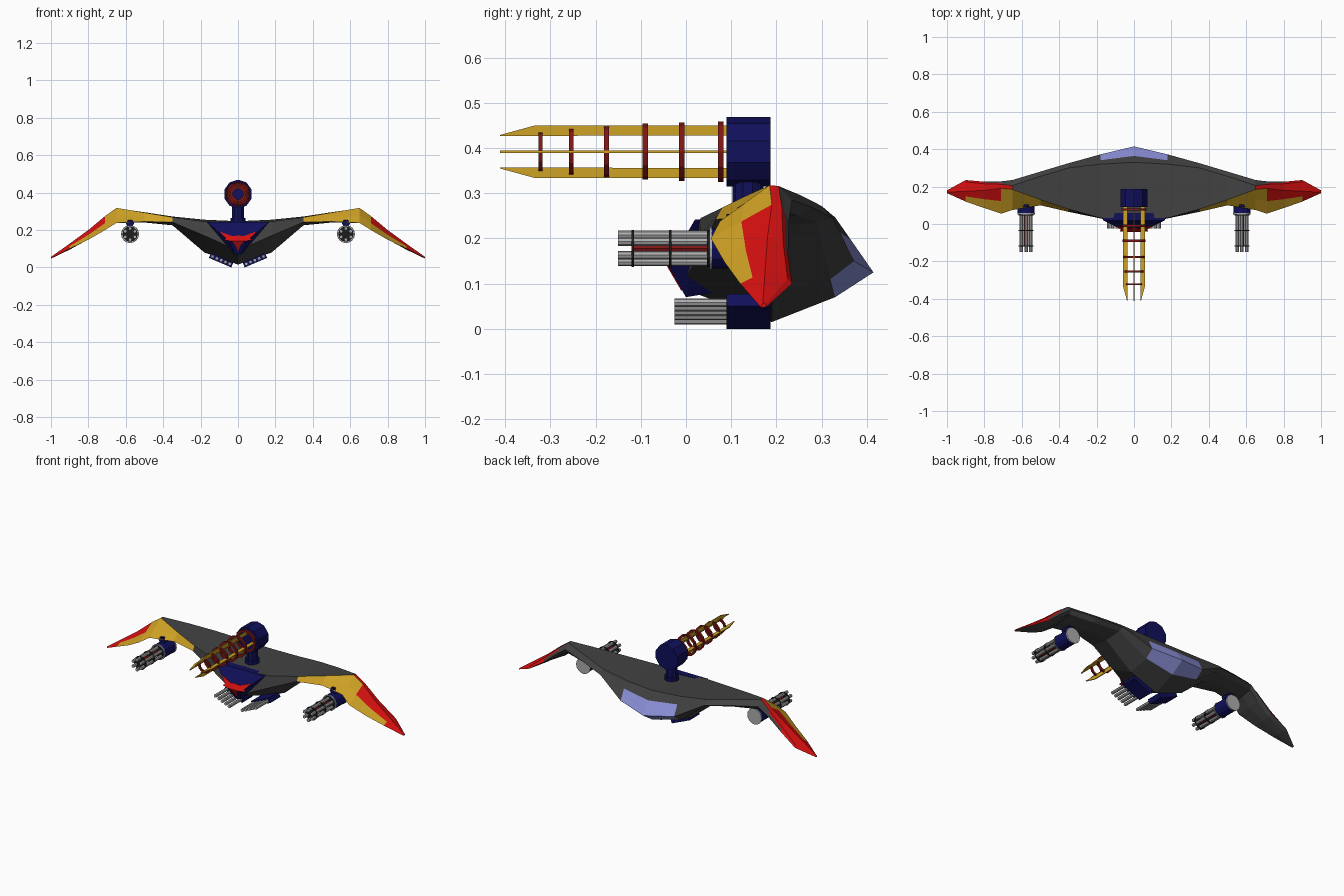
import bpy, bmesh, math
from mathutils import Matrix, Vector

if "Cube" in bpy.data.objects:
    bpy.data.objects.remove(bpy.data.objects["Cube"])

def material(name, rgb):
    m = bpy.data.materials.new(name)
    m.diffuse_color = (*rgb, 1)
    m.use_nodes = True
    m.node_tree.nodes["Principled BSDF"].inputs["Base Color"].default_value = m.diffuse_color
    return m

GREY = material("dark grey", (0.055, 0.055, 0.055))
GOLD = material("gold", (0.62, 0.36, 0.018))
RED = material("red", (0.68, 0.005, 0.005))
NAVY = material("navy", (0.005, 0.005, 0.105))
LAV = material("lavender glass", (0.27, 0.29, 0.72))
STEEL = material("steel", (0.42, 0.42, 0.42))
MAROON = material("dark red", (0.22, 0.008, 0.008))
BLACK = material("black", (0.012, 0.012, 0.012))

def finish(name, bm, mats):
    bmesh.ops.recalc_face_normals(bm, faces=bm.faces)
    me = bpy.data.meshes.new(name)
    bm.to_mesh(me)
    bm.free()
    for m in mats:
        me.materials.append(m)
    ob = bpy.data.objects.new(name, me)
    bpy.context.collection.objects.link(ob)
    return ob

def tube(name, mat, x, z, y0, y1, r, sides=12, inner=0.0, turn=0.0):
    """Cylinder, or ring when inner > 0, lying along y."""
    bm = bmesh.new()
    loops = []
    for rad, y in ((r, y0), (r, y1), (inner, y1), (inner, y0)):
        if rad > 0:
            loops.append([bm.verts.new((x + rad * math.cos(turn + math.tau * k / sides), y,
                                        z + rad * math.sin(turn + math.tau * k / sides)))
                          for k in range(sides)])
    n = len(loops)
    for i in range(n if n == 4 else 1):
        a, b = loops[i], loops[(i + 1) % n]
        for k in range(sides):
            j = (k + 1) % sides
            bm.faces.new((a[k], a[j], b[j], b[k]))
    if n == 2:
        bm.faces.new(loops[0])
        bm.faces.new(loops[1])
    return finish(name, bm, [mat])

def hull_of(name, mat, pts):
    bm = bmesh.new()
    for p in pts:
        bm.verts.new(p)
    bmesh.ops.convex_hull(bm, input=bm.verts)
    return finish(name, bm, [mat])

# Flying-wing hull: x, then (y, z) of leading edge, crest, rear top, rear edge, rear belly, keel
SECTIONS = [
    (0.00, -.01, .09, .03, .238, .33, .247, .415, .125, .33, .07, .19, .015),
    (0.18, .03, .17, .032, .245, .32, .255, .372, .15, .32, .11, .19, .08),
    (0.35, .065, .242, .08, .268, .30, .272, .325, .245, .29, .235, .18, .225),
    (0.50, .10, .245, .13, .293, .255, .295, .28, .268, .25, .25, .17, .24),
    (0.65, .075, .238, .185, .318, .205, .316, .235, .285, .22, .262, .16, .25),
    (0.71, .055, .20, .19, .275, .212, .27, .228, .24, .21, .22, .15, .20),
    (0.80, .085, .148, .18, .20, .215, .19, .226, .165, .20, .155, .15, .15),
    (0.90, .12, .10, .175, .127, .225, .11, .235, .10, .21, .095, .16, .095),
    (1.00, .165, .048, .17, .056, .177, .055, .18, .05, .175, .048, .17, .047),
]

def strip_colour(seg, strip):
    if seg == 0 and strip in (4, 5):
        return 3                                  # window band on the tail
    if strip == 0 and seg >= 2:
        return 2 if seg == 7 else 1               # leading edge
    if strip == 1 and seg >= 2:
        return 2 if seg >= 5 else 1
    if (strip == 2 and seg >= 4) or (strip == 3 and seg >= 5) or (strip == 4 and seg >= 6):
        return 2                                  # outer wing top
    return 0

bm = bmesh.new()
loops = []
for s in SECTIONS:
    f, t, r1, r, b, k = [Vector((s[0], s[i], s[i + 1])) for i in range(1, 12, 2)]
    loops.append([bm.verts.new(p) for p in (f, (f + t) / 2, t, r1, r1.lerp(r, .4), r, b, k)])
for i in range(len(loops) - 1):
    for j in range(8):
        n = (j + 1) % 8
        face = bm.faces.new((loops[i][j], loops[i][n], loops[i + 1][n], loops[i + 1][j]))
        face.material_index = strip_colour(i, j)
bm.faces.new(loops[-1]).material_index = 2
wing = finish("wing_hull", bm, [GREY, GOLD, RED, LAV])
wing.modifiers.new("mirror", 'MIRROR')

# Chest wedge
hull_of("chest_wedge", NAVY,
        [(s * x, y, z) for s in (-1, 1) for x, y, z in
         ((.165, .02, .242), (.165, .06, .243), (.045, -.04, .14), (.02, 0, .07), (.03, .06, .08))])

# Red chevron plates lying on the chest
def chest_plate(name, outline):
    bm = bmesh.new()
    pts = outline + [(-x, z) for x, z in reversed(outline) if x > 0]
    face = bm.faces.new([bm.verts.new((x, -.043 + abs(z - .14) * .585, z)) for x, z in pts])
    geo = bmesh.ops.extrude_face_region(bm, geom=[face])
    bmesh.ops.translate(bm, vec=(0, .005, 0),
                        verts=[v for v in geo["geom"] if isinstance(v, bmesh.types.BMVert)])
    finish(name, bm, [RED])

chest_plate("chest_chevron_upper", [(0, .17), (.03, .168), (.06, .178), (.098, .192),
                                    (.065, .155), (.075, .145), (.03, .14)])
chest_plate("chest_chevron_lower", [(0, .085), (.012, .115), (.03, .14)])

# Top turret
bm = bmesh.new()
for z, r, h in ((.285, .034, .12), (.25, .042, .03)):
    bmesh.ops.create_cone(bm, cap_ends=True, segments=10, radius1=r, radius2=r, depth=h,
                          matrix=Matrix.Translation((0, .137, z)))
finish("turret_stem", bm, [NAVY])
tube("turret_head", NAVY, 0, .392, .09, .187, .077, 10, turn=math.pi / 10)

# Four gold rails around the turret axis
for q in range(4):
    bm = bmesh.new()
    for x in (-.003, .003):
        bm.faces.new([bm.verts.new((x, y, r)) for y, r in
                      ((.095, .036), (.095, .058), (-.335, .058), (-.412, .037), (-.412, .035))])
    bmesh.ops.convex_hull(bm, input=bm.verts)
    rail = finish("turret_rail", bm, [GOLD])
    rail.location = (0, 0, .392)
    rail.rotation_euler = (0, q * math.pi / 2, 0)

# Rings growing toward the turret head
for y, r, w in ((-.322, .043, .004), (-.254, .051, .005), (-.176, .057, .006),
                (-.09, .062, .006), (-.009, .065, .006), (.077, .067, .006)):
    tube("turret_ring", MAROON, 0, .392, y - w, y + w, r, 12, r - .014)

for s in (-1, 1):
    # Rotary gun under each wing
    x, z = s * .577, .178
    tube("gun_housing", NAVY, x, z, .058, .16, .045, 12)
    tube("gun_back_plate", STEEL, x, z, .16, .166, .048, 16)
    tube("gun_front_plate", STEEL, x, z, .052, .058, .047, 16)
    tube("gun_core", MAROON, x, z, -.12, .052, .014, 8)
    for k in range(6):
        a = math.pi / 2 + k * math.pi / 3
        tube("gun_barrel", STEEL, x + .03 * math.cos(a), z + .03 * math.sin(a),
             -.15, .055, .0095, 8)
    for y in (-.118, -.035, .049):
        tube("gun_clamp", BLACK, x, z, y - .003, y + .003, .041, 12)
    tube("gun_pylon", NAVY, x, .235, .09, .15, .022, 6)

    # Tilted belly gun rack
    a = .4
    ux, uz = s * math.cos(a), math.sin(a)
    cx, cz = s * .09, .0385
    hull_of("belly_gun_box", NAVY,
            [(cx + i * .065 * ux - j * .0145 * uz * s, y, cz + i * .065 * uz + j * .0145 * math.cos(a))
             for i in (-1, 1) for j in (-1, 1) for y in (.09, .187)])
    for k in range(5):
        d = -.05 + k * .025
        tube("belly_barrel", STEEL, cx + d * ux, cz + d * uz, -.025, .092, .0095, 8)
